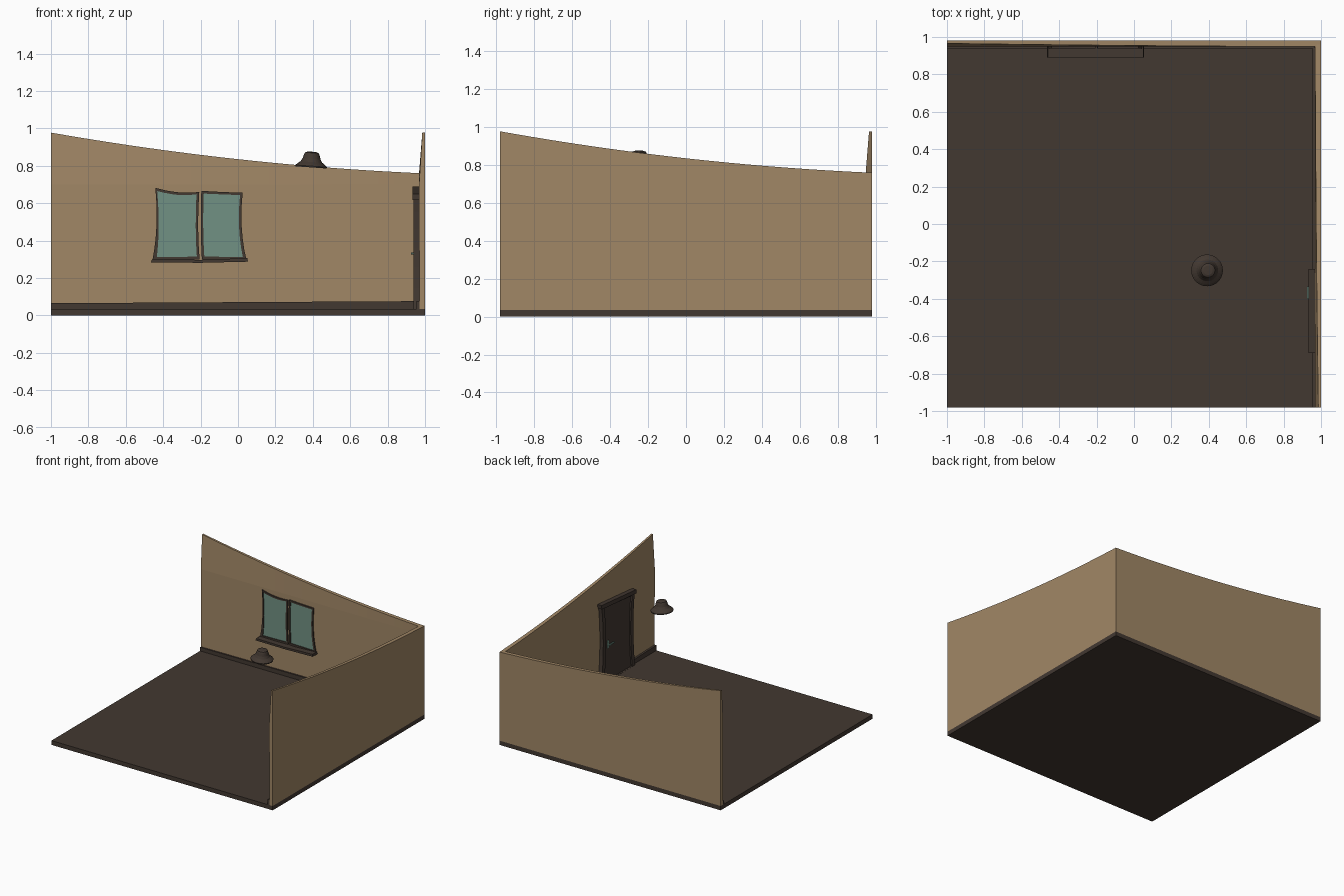
import bpy, bmesh, math

if "Cube" in bpy.data.objects:
    bpy.data.objects.remove(bpy.data.objects["Cube"])


def material(name, rgb):
    m = bpy.data.materials.new(name)
    lin = [((c / 255 + 0.055) / 1.055) ** 2.4 for c in rgb]
    m.diffuse_color = (*lin, 1)
    m.use_nodes = True
    m.node_tree.nodes["Principled BSDF"].inputs["Base Color"].default_value = m.diffuse_color
    return m


PLASTER = material("tan plaster", (161, 135, 102))
WOOD = material("dark wood", (66, 56, 49))
GLASS = material("green glass", (113, 145, 131))


def make(name, verts, faces, mat):
    me = bpy.data.meshes.new(name)
    me.from_pydata(verts, [], faces)
    bm = bmesh.new()
    bm.from_mesh(me)
    bmesh.ops.recalc_face_normals(bm, faces=bm.faces)
    bm.to_mesh(me)
    bm.free()
    me.materials.append(mat)
    ob = bpy.data.objects.new(name, me)
    bpy.context.collection.objects.link(ob)
    return ob


# Wall coordinates: u along the wall, v up, d inward from the outer face
def back(u, v, d):
    return (u, 0.98 - d, v)


def right(u, v, d):
    return (1.0 - d, u, v)


def prism(name, pts, place, d0, d1, mat):
    n = len(pts)
    vs = [place(u, v, d) for d in (d0, d1) for u, v in pts]
    fs = [tuple(range(n)), tuple(range(n, 2 * n))]
    fs += [(i, (i + 1) % n, n + (i + 1) % n, n + i) for i in range(n)]
    return make(name, vs, fs, mat)


def ring(name, outer, inner, place, d0, d1, mat):
    n = len(outer)
    vs = [place(u, v, d) for d in (d0, d1) for loop in (outer, inner) for u, v in loop]
    fs = []
    for i in range(n):
        j = (i + 1) % n
        for a, b in ((0, n), (2 * n, 3 * n), (0, 2 * n), (n, 3 * n)):
            fs.append((a + i, a + j, b + j, b + i))
    return make(name, vs, fs, mat)


def bowed(p, steps=6):
    """Loop of corner, side middle, corner... sampled as curved sides."""
    out = []
    for k in range(0, len(p), 2):
        a, m, b = p[k], p[k + 1], p[(k + 2) % len(p)]
        for s in range(steps):
            t = s / steps
            w = ((1 - t) * (1 - 2 * t), 4 * t * (1 - t), t * (2 * t - 1))
            out.append(tuple(w[0] * a[i] + w[1] * m[i] + w[2] * b[i] for i in (0, 1)))
    return out


def box(name, lo, hi, mat):
    pts = [(lo[0], lo[1]), (hi[0], lo[1]), (hi[0], hi[1]), (lo[0], hi[1])]
    return prism(name, pts, lambda u, v, d: (u, v, d), lo[2], hi[2], mat)


def wall_top(s):
    """Sagging top line, s from -1 (tall end) to 1 (low end)."""
    return 0.835 - 0.109 * s + 0.033 * s * s


def wall(name, place, u0, u1, half, n=24):
    vs, fs = [], []
    for i in range(n + 1):
        u = u0 + (u1 - u0) * i / n
        top = wall_top(u / half)
        thin = 0.032 - max(0, top - 0.76) * 0.08
        for v, d in ((0.035, 0), (top, 0), (top, thin), (0.7, 0.032), (0.035, 0.03)):
            vs.append(place(u, v, d))
    for i in range(n):
        a, b = 5 * i, 5 * i + 5
        fs += [(a + k, a + (k + 1) % 5, b + (k + 1) % 5, b + k) for k in range(5)]
    fs += [tuple(range(5)), tuple(range(5 * n, 5 * n + 5))]
    return make(name, vs, fs, PLASTER)


# Floor and walls
box("floor", (-1, -0.98, 0), (1, 0.98, 0.035), WOOD)
wall("back_wall", back, -1, 1, 1)
wall("right_wall", right, -0.98, 0.96, 0.98)

# Baseboards, slightly uneven
prism("back_baseboard", [(-1, 0.035), (0.965, 0.035), (0.965, 0.076), (-1, 0.065)],
      back, 0.02, 0.042, WOOD)
prism("right_baseboard_rear", [(-0.27, 0.035), (0.945, 0.035), (0.945, 0.076), (-0.27, 0.07)],
      right, 0.02, 0.046, WOOD)
prism("right_baseboard_front", [(-0.98, 0.035), (-0.66, 0.035), (-0.66, 0.07), (-0.98, 0.078)],
      right, 0.015, 0.046, WOOD)

# Window: two crooked sashes with a gap between them
left_outer = [(-.457, .297), (-.33, .298), (-.205, .3), (-.213, .47),
              (-.207, .66), (-.32, .658), (-.442, .682), (-.436, .48)]
left_inner = [(-.434, .311), (-.33, .312), (-.22, .315), (-.226, .47),
              (-.222, .648), (-.32, .644), (-.432, .665), (-.424, .48)]
right_outer = [(-.193, .3), (-.08, .298), (.045, .297), (.02, .47),
               (.025, .656), (-.09, .66), (-.196, .666), (-.199, .48)]
right_inner = [(-.18, .315), (-.08, .313), (.026, .311), (.006, .47),
               (.011, .643), (-.09, .647), (-.183, .651), (-.186, .48)]
for side, outer, inner in (("left", left_outer, left_inner), ("right", right_outer, right_inner)):
    ring(side + "_sash", bowed(outer), bowed(inner), back, 0.02, 0.042, WOOD)
    prism(side + "_pane", bowed(inner), back, 0.028, 0.036, GLASS)
prism("window_sill", [(-.465, .283), (-.2, .281), (.053, .287), (.05, .306), (-.2, .297), (-.46, .3)],
      back, 0.02, 0.09, WOOD)

# Door with a waisted frame
frame_outer = [(-.68, .035), (-.46, .035), (-.25, .035), (-.272, .37),
               (-.25, .688), (-.46, .668), (-.68, .648), (-.66, .36)]
frame_inner = [(-.645, .036), (-.46, .036), (-.285, .036), (-.307, .37),
               (-.285, .652), (-.46, .633), (-.645, .615), (-.625, .36)]
ring("door_frame", bowed(frame_outer), bowed(frame_inner), right, 0.02, 0.062, WOOD)
prism("door_panel", bowed(frame_inner), right, 0.025, 0.05, WOOD)
prism("door_header", [(-.69, .618), (-.245, .656), (-.24, .69), (-.69, .65)],
      right, 0.02, 0.068, WOOD)

# Door handle: plate, stem and lever
prism("handle_plate", [(-.355, .3), (-.335, .3), (-.335, .36), (-.355, .36)], right, 0.049, 0.055, GLASS)
prism("handle_stem", [(-.351, .325), (-.339, .325), (-.339, .337), (-.351, .337)], right, 0.05, 0.072, GLASS)
prism("handle_lever", [(-.4, .328), (-.335, .325), (-.335, .337), (-.4, .337)], right, 0.066, 0.076, GLASS)

# Hanging lamp shade: a lathed hollow bell, slightly tilted
profile = [(0, .043), (.025, .042), (.037, .037), (.042, .026), (.048, .005), (.058, -.012),
           (.074, -.024), (.085, -.034), (.084, -.041), (.068, -.033), (.051, -.018),
           (.041, .003), (.034, .026), (0, .034)]
seg = 28
vs = [(max(r, 0.0005) * math.cos(2 * math.pi * i / seg), max(r, 0.0005) * math.sin(2 * math.pi * i / seg), z)
      for r, z in profile for i in range(seg)]
fs = [(k * seg + i, k * seg + (i + 1) % seg, (k + 1) * seg + (i + 1) % seg, (k + 1) * seg + i)
      for k in range(len(profile) - 1) for i in range(seg)]
last = (len(profile) - 1) * seg
fs += [tuple(range(seg)), tuple(range(last, last + seg))]
lamp = make("lamp_shade", vs, fs, WOOD)
lamp.location = (0.393, -0.248, 0.832)
lamp.rotation_euler = (0, math.radians(4), 0)
